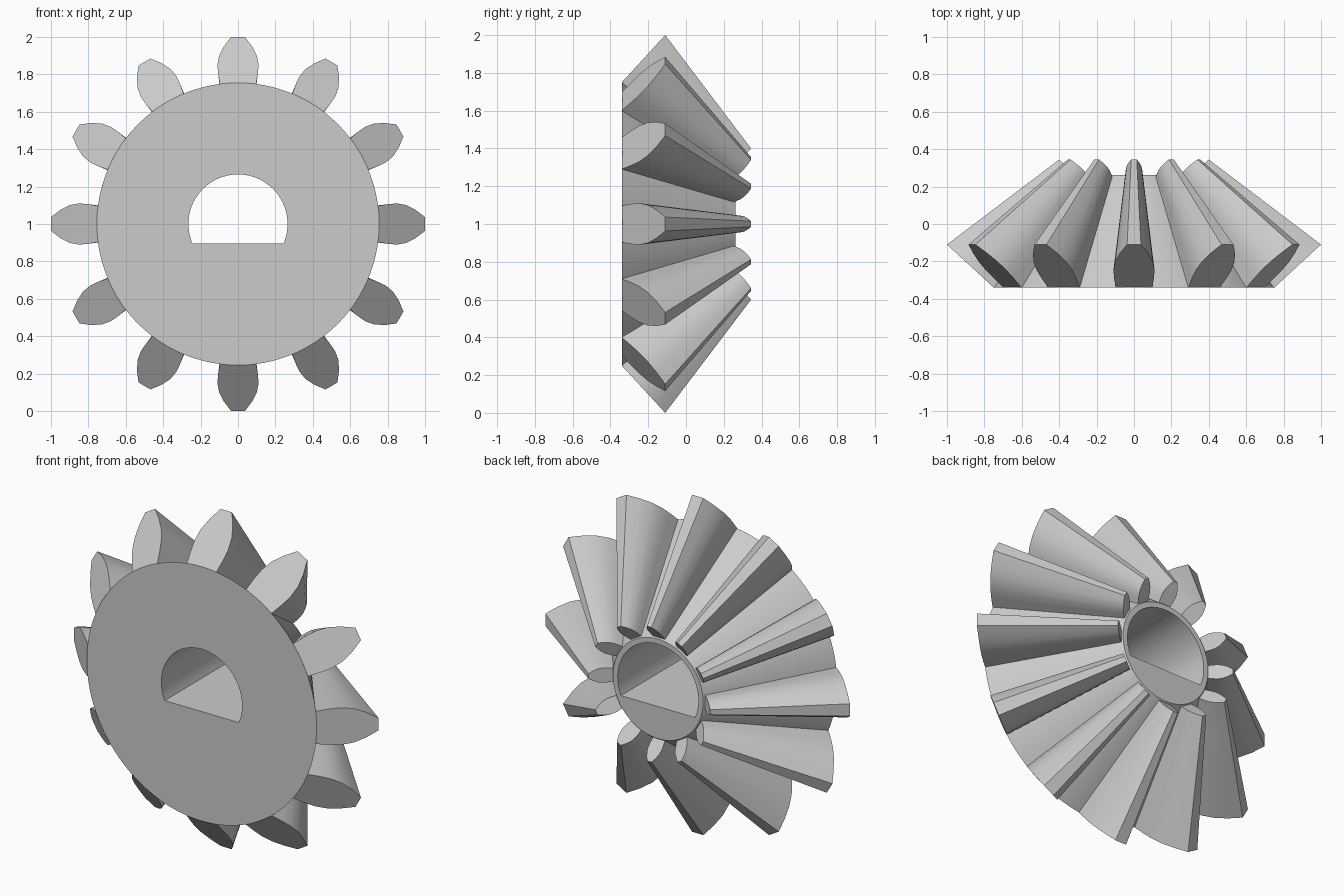
import bpy, bmesh
from math import pi, sin, cos, asin, radians

if "Cube" in bpy.data.objects:
    bpy.data.objects.remove(bpy.data.objects["Cube"], do_unlink=True)

TEETH = 12
CENTRE_Z = 1.0
APEX_Y = 0.648                       # point where all tooth lines converge
FRONT_Y, BACK_Y = -0.34, 0.262
FRONT_R, BACK_R = 0.755, 0.296
BORE_R, FLAT = 0.265, -0.105
SMALL_END = 0.4                      # scale of the small end of a tooth

grey = bpy.data.materials.new("plain grey")
grey.use_nodes = True
grey.diffuse_color = (0.6, 0.6, 0.6, 1)
grey.node_tree.nodes["Principled BSDF"].inputs["Base Color"].default_value = (0.6, 0.6, 0.6, 1)


def finish(bm, name):
    """Turn a bmesh into a smooth-shaded grey object on the gear axis."""
    bmesh.ops.recalc_face_normals(bm, faces=bm.faces)
    mesh = bpy.data.meshes.new(name)
    bm.to_mesh(mesh)
    bm.free()
    mesh.materials.append(grey)
    obj = bpy.data.objects.new(name, mesh)
    bpy.context.collection.objects.link(obj)
    obj.location.z = CENTRE_Z
    bpy.ops.object.select_all(action="DESELECT")
    obj.select_set(True)
    bpy.context.view_layer.objects.active = obj
    bpy.ops.object.shade_smooth_by_angle(angle=radians(30))
    return obj


def bridge(bm, ring_a, ring_b):
    n = len(ring_a)
    for i in range(n):
        j = (i + 1) % n
        bm.faces.new((ring_a[i], ring_a[j], ring_b[j], ring_b[i]))


# Conical hub with a D-shaped bore
start = asin(FLAT / BORE_R)
sweep = pi - 2 * start
angles = [start + sweep * i / 64 for i in range(64)]
angles += [start + sweep + (2 * pi - sweep) * i / 32 for i in range(32)]


def bore_radius(a):
    return min(BORE_R, FLAT / sin(a)) if sin(a) < 0 else BORE_R


bm = bmesh.new()
loops = []
for y, radius in ((FRONT_Y, lambda a: FRONT_R), (BACK_Y, lambda a: BACK_R),
                  (BACK_Y, bore_radius), (FRONT_Y, bore_radius)):
    loops.append([bm.verts.new((radius(a) * cos(a), y, radius(a) * sin(a))) for a in angles])
for k in range(4):
    bridge(bm, loops[k], loops[(k + 1) % 4])
finish(bm, "hub")

# One tapered tooth: (half width, y, radius) at the large end, root to tip
side = [(0.095, -0.336, 0.722)]
for t, w in ((0, 0.097), (0.2, 0.106), (0.4, 0.11), (0.6, 0.101), (0.8, 0.075), (1, 0.037)):
    side.append((w, FRONT_Y + 0.23 * t, FRONT_R - 0.005 + 0.25 * t))
outline = side + [(-w, y, r) for w, y, r in reversed(side)]

bm = bmesh.new()
ends = []
for s in (1, SMALL_END):
    ends.append([bm.verts.new((w * s, APEX_Y + (y - APEX_Y) * s, r * s)) for w, y, r in outline])
bridge(bm, *ends)
for end in ends:
    bm.faces.new(end)
tooth = finish(bm, "tooth_1")

# Repeat the tooth around the axis
for i in range(1, TEETH):
    copy = bpy.data.objects.new(f"tooth_{i + 1}", tooth.data)
    copy.location = tooth.location
    copy.rotation_euler.y = 2 * pi * i / TEETH
    bpy.context.collection.objects.link(copy)
